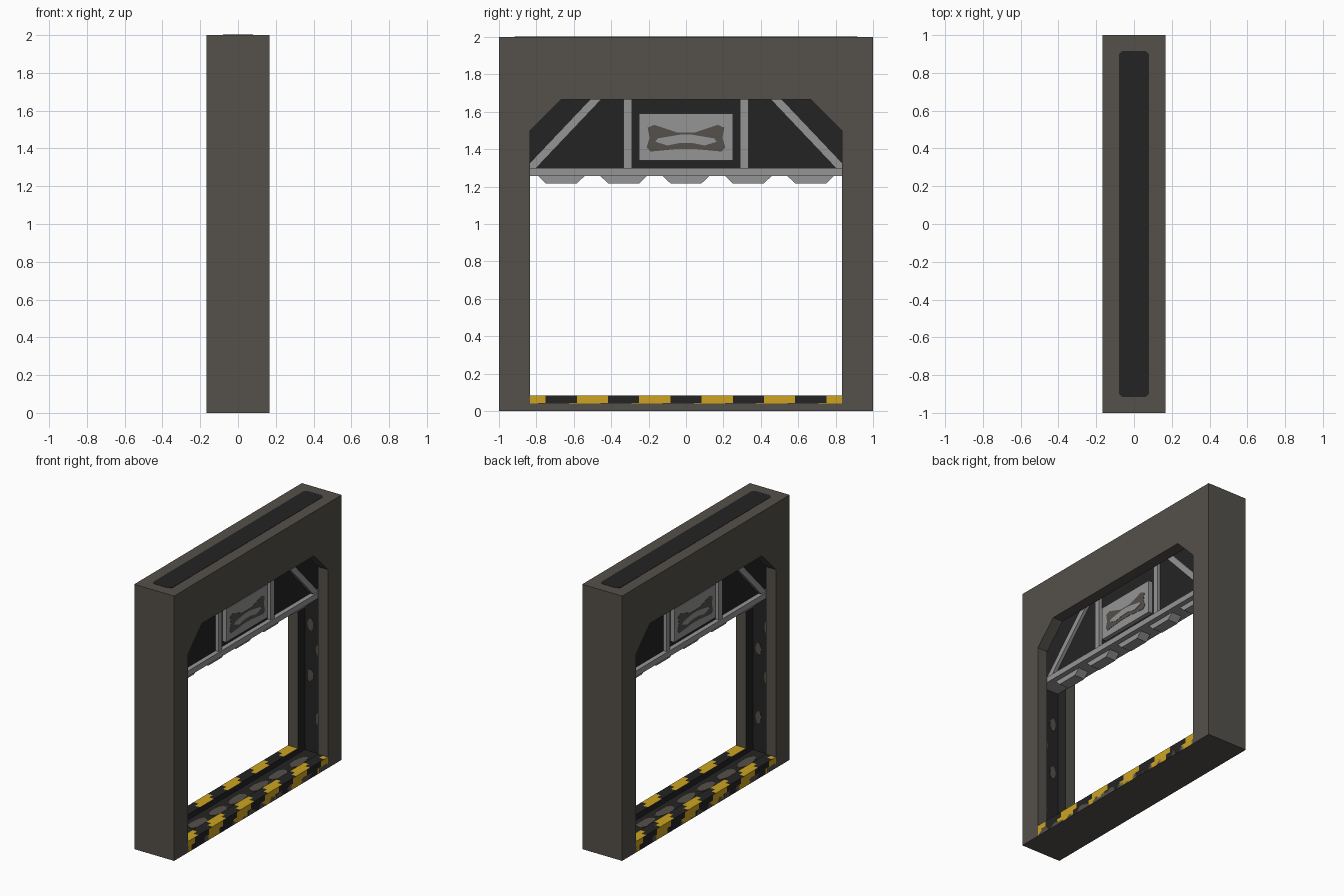
import bpy, bmesh, math, random
from mathutils import Vector

if "Cube" in bpy.data.objects:
    bpy.data.objects.remove(bpy.data.objects["Cube"])

random.seed(4)


def material(name, rgb):
    m = bpy.data.materials.new(name)
    m.diffuse_color = (*rgb, 1)
    m.use_nodes = True
    m.node_tree.nodes["Principled BSDF"].inputs["Base Color"].default_value = m.diffuse_color
    return m


STONE = material("warm_grey_stone", (0.089, 0.082, 0.069))
DARK = material("near_black", (0.0175, 0.0175, 0.0175))
STEEL = material("light_steel", (0.30, 0.30, 0.30))
YELLOW = material("hazard_yellow", (0.61, 0.37, 0.0145))

W, G, P = 1 / 6, 1 / 12, 1 / 24     # half depth, groove half width, small step
O = 5 / 6                           # half width of the opening


def finish(name, bm, mats, rule=None):
    bmesh.ops.recalc_face_normals(bm, faces=bm.faces)
    bm.normal_update()
    if rule:
        for f in bm.faces:
            f.material_index = rule(f)
    me = bpy.data.meshes.new(name)
    bm.to_mesh(me)
    bm.free()
    for m in mats:
        me.materials.append(m)
    ob = bpy.data.objects.new(name, me)
    bpy.context.collection.objects.link(ob)
    return ob


def prism(name, pts, a, b, mats, axis=0, rule=None):
    """Extrude a 2D outline from a to b along the axis (0 = x, 1 = y, 2 = z)."""
    def place(u, v, w):
        return [(w, u, v), (u, w, v), (u, v, w)][axis]
    bm = bmesh.new()
    f = bm.faces.new([bm.verts.new(place(u, v, a)) for u, v in pts])
    r = bmesh.ops.extrude_face_region(bm, geom=[f])
    vs = [e for e in r["geom"] if isinstance(e, bmesh.types.BMVert)]
    bmesh.ops.translate(bm, vec=Vector(place(0, 0, b - a)), verts=vs)
    return finish(name, bm, mats, rule)


def box(name, x, y, z, mat):
    return prism(name, [(y[0], z[0]), (y[1], z[0]), (y[1], z[1]), (y[0], z[1])],
                 x[0], x[1], [mat])


def both(pts):
    """Add the y-mirrored half of an outline."""
    return pts + [(-y, z) for y, z in reversed(pts)]


# Outer arch layers, dark on the side that faces the groove
arch = both([(1, 2), (1, 0), (O, 0), (O, 1.5), (2 / 3, 5 / 3)])
for s, side in ((1, "right"), (-1, "left")):
    prism("arch_" + side, arch, s * G, s * W, [STONE, DARK],
          rule=lambda f: int(f.normal.x * s < -0.9))

# Core layer with a wider opening that forms the door groove
core = both([(1, 2), (1, 0), (O + G, 0), (O + G, 1.75)])


def groove_rule(f):
    c = f.calc_center_median()
    return int(abs(f.normal.x) < 0.1 and abs(c.y) < 0.95 and 0.02 < c.z < 1.9)


prism("arch_core", core, -G, G, [STONE, DARK], rule=groove_rule)

# Dark inlay on the top, with clipped corners
a, b, c = G - 0.003, O + G, 0.02
prism("top_inlay", [(a, b - c), (a - c, b), (c - a, b), (-a, b - c),
                    (-a, c - b), (c - a, -b), (a - c, -b), (a, c - b)],
      2.0, 2.002, [DARK], axis=2)

# Threshold base and dark groove floor
box("threshold_base", (-W, W), (-O, O), (0, P - 0.002), STONE)
box("threshold_ends", (-G, G), (-O - G, O + G), (0, P - 0.002), STONE)
box("groove_floor", (-G, G), (-O - G, O + G), (P - 0.002, P), DARK)


# Hazard striped kerbs: rows of cells whose stripes step along y
def kerb(name, s):
    prof = [(W, 0), (W, P), (W, 2 * P), (3 * P, 2 * P), (G, 2 * P), (G, P - 0.002)]
    bm = bmesh.new()
    rings = [[bm.verts.new((s * x, s * (-O + i * P), z)) for x, z in prof]
             for i in range(41)]
    paint = {}
    for i in range(40):
        for k in range(5):
            f = bm.faces.new((rings[i][k], rings[i][k + 1],
                              rings[i + 1][k + 1], rings[i + 1][k]))
            f.material_index = int(k < 4 and (i - 1 - k) % 8 >= 4)
    finish(name, bm, [DARK, YELLOW])


kerb("hazard_kerb_right", 1)
kerb("hazard_kerb_left", -1)


# Worn stone coloured patches in the groove floor and jambs
def blob(u, v, ru, rv):
    return [(u + ru * math.cos(t) * random.uniform(0.8, 1.1),
             v + rv * math.sin(t) * random.uniform(0.8, 1.1))
            for t in [k * math.tau / 10 for k in range(10)]]


for i in range(7):
    y = -0.72 + i * 0.24
    prism(f"floor_wear_{i + 1}", blob(0, y, 0.042, 0.105), P, P + 0.003, [STONE], axis=2)
for s, side in ((1, "back"), (-1, "front")):
    for i, z in enumerate((0.3, 0.62, 0.82, 1.0)):
        prism(f"jamb_wear_{side}_{i + 1}", blob(0.035 * (-1) ** i, z, 0.025, 0.05),
              s * (O + G), s * (O + G - 0.003), [STONE], axis=1)

# Raised door: dark panel, bottom rail and teeth
E = O + G - 0.004
box("door_panel", (-0.045, 0.045), (-E, E), (1.27, 1.748), DARK)
box("door_bottom_rail", (-0.08, 0.08), (-E, E), (1.257, 1.30), STEEL)
for i in range(-2, 3):
    y = i / 3
    prism(f"door_tooth_{i + 3}", [(y - 0.125, 1.257), (y + 0.125, 1.257),
                                  (y + 0.083, 1.217), (y - 0.083, 1.217)],
          -P, P, [STEEL])

# Door posts and diagonal braces
for s, side in ((1, "back"), (-1, "front")):
    prism("door_post_" + side, [(s * 0.29, 1.30), (s * 0.335, 1.30),
                                (s * 0.335, 1.748), (s * 0.29, 1.748)],
          -0.07, 0.07, [STEEL])
    prism("door_brace_" + side, [(s * 0.80, 1.30), (s * 0.86, 1.30),
                                 (s * 0.435, 1.748), (s * 0.375, 1.748)],
          -0.07, 0.07, [STEEL])

# Centre plate with an abstract worn patch on both sides
box("door_centre_plate", (-0.077, 0.077), (-0.25, 0.25), (1.34, 1.59), STEEL)
patch = both([(0.05, 1.49), (0.17, 1.53), (0.205, 1.515), (0.195, 1.46),
              (0.21, 1.41), (0.19, 1.387), (0.04, 1.402)])
lens = both([(0.03, 1.478), (0.15, 1.458), (0.165, 1.44), (0.10, 1.42), (0.03, 1.434)])
for s, side in ((1, "right"), (-1, "left")):
    prism("plate_patch_" + side, patch, s * 0.077, s * 0.079, [STONE])
    prism("plate_lens_" + side, lens, s * 0.079, s * 0.081, [STEEL])
